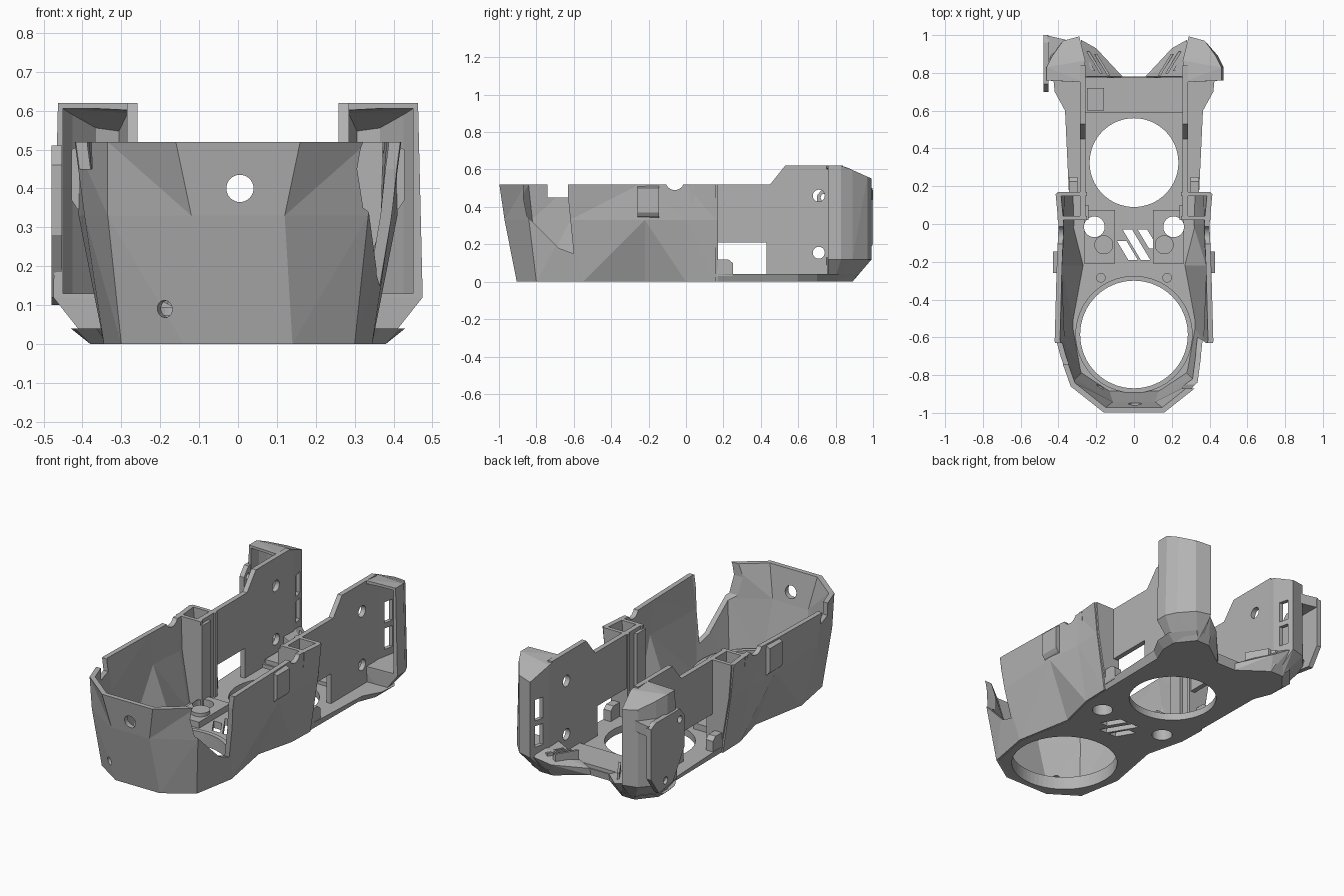
import bpy, bmesh, math
from mathutils import Vector, Matrix

if "Cube" in bpy.data.objects:
    bpy.data.objects.remove(bpy.data.objects["Cube"])

mat = bpy.data.materials.new("plain grey")
mat.use_nodes = True
GREY = (0.45, 0.45, 0.45, 1)
mat.diffuse_color = GREY
mat.node_tree.nodes["Principled BSDF"].inputs["Base Color"].default_value = GREY


def finish(name, bm, fix=True):
    if fix:
        bmesh.ops.recalc_face_normals(bm, faces=bm.faces)
    me = bpy.data.meshes.new(name)
    bm.to_mesh(me)
    bm.free()
    me.materials.append(mat)
    ob = bpy.data.objects.new(name, me)
    bpy.context.scene.collection.objects.link(ob)
    return ob


def loft(name, lower, upper):
    """Closed solid between two matching rings of 3D points."""
    bm = bmesh.new()
    a = [bm.verts.new(p) for p in lower]
    b = [bm.verts.new(p) for p in upper]
    n = len(a)
    bm.faces.new(a)
    bm.faces.new(b)
    for i in range(n):
        j = (i + 1) % n
        bm.faces.new((a[i], a[j], b[j], b[i]))
    return finish(name, bm)


def side_plate(name, yz, x0, x1):
    return loft(name, [(x0, y, z) for y, z in yz], [(x1, y, z) for y, z in yz])


def plan_prism(name, xy, z0, z1):
    return loft(name, [(x, y, z0) for x, y in xy], [(x, y, z1) for x, y in xy])


def box(name, x0, x1, y0, y1, z0, z1):
    return plan_prism(name, [(x0, y0), (x1, y0), (x1, y1), (x0, y1)], z0, z1)


def hull(name, pts):
    bm = bmesh.new()
    for p in pts:
        bm.verts.new(p)
    res = bmesh.ops.convex_hull(bm, input=bm.verts)
    bmesh.ops.delete(bm, geom=list(set(res["geom_interior"])), context="VERTS")
    bmesh.ops.dissolve_limit(bm, angle_limit=0.02, verts=bm.verts, edges=bm.edges)
    return finish(name, bm)


def cyl(name, centre, r, depth, axis=(0, 0, 1), seg=32):
    bm = bmesh.new()
    rot = Vector((0, 0, 1)).rotation_difference(Vector(axis)).to_matrix().to_4x4()
    bmesh.ops.create_cone(bm, cap_ends=True, segments=seg, radius1=r, radius2=r,
                          depth=depth, matrix=Matrix.Translation(centre) @ rot)
    return finish(name, bm)


def apply_mod(ob, mod):
    bpy.context.view_layer.objects.active = ob
    bpy.ops.object.modifier_apply(modifier=mod.name)


def cut(ob, *cutters):
    for c in cutters:
        c.hide_render = True
        mod = ob.modifiers.new("cut", "BOOLEAN")
        mod.operation, mod.solver, mod.object = "DIFFERENCE", "EXACT", c
        apply_mod(ob, mod)
        bpy.data.objects.remove(c)


def both(half):
    """Half outline from nose to back, mirrored into a whole outline."""
    return [(x, y) for x, y in reversed(half)] + [(-x, y) for x, y in half]


# Faceted front shell: three rings joined by triangles, given thickness
rings = [
    (0.0, [(.14, -.905), (.30, -.80), (.345, -.55), (.285, -.22), (.34, 0), (.345, .16)]),
    (0.33, [(.12, -.97), (.335, -.84), (.395, -.62), (.41, -.22), (.395, 0), (.395, .16)]),
    (0.52, [(.16, -.998), (.335, -.86), (.42, -.62), (.41, -.25), (.40, 0), (.415, .16)]),
]
bm = bmesh.new()
rows = [[bm.verts.new((x, y, z)) for x, y in both(h)] for z, h in rings]
n = len(rows[0])
for lo, up in zip(rows, rows[1:]):
    for i in range(n - 1):
        a, b, c, d = lo[i], up[i], up[i + 1], lo[i + 1]
        if i == n // 2 - 1:
            bm.faces.new((a, b, c, d))
        elif i in (0, 1, n // 2, n // 2 + 1, n // 2 + 2):
            bm.faces.new((a, b, c))
            bm.faces.new((a, c, d))
        else:
            bm.faces.new((a, b, d))
            bm.faces.new((b, c, d))
shell = finish("front_shell", bm, fix=False)
solid = shell.modifiers.new("thickness", "SOLIDIFY")
solid.thickness, solid.offset, solid.use_even_offset = 0.028, -1, True
apply_mod(shell, solid)
for v in shell.data.vertices:
    v.co.z = min(max(v.co.z, 0), 0.52)
cut(shell,
    cyl("nose_hole", (.005, -1, .40), .035, .4, (0, 1, 0)),
    cyl("low_hole", (-.185, -.88, .09), .022, .25, (.35, 1, 0)),
    side_plate("open_side", [(-.87, .6), (-.87, .45), (-.85, .35), (-.68, .18),
                             (-.60, .15), (-.63, .45), (-.63, .6)], .2, .6),
    box("rim_notch", -.6, -.25, -.74, -.63, .45, .6),
    cyl("rim_dip", (0, -.06, .54), .05, 1.2, (1, 0, 0)))

# Floor with chamfered rear edge and openings
low = [(.135, -.89), (.29, -.79), (.335, -.55), (.275, -.22), (.33, 0), (.335, .17),
       (.34, .60), (.38, .70), (.38, .79), (.29, .89), (.22, .89), (.06, .775)]
high = [(.135, -.89), (.29, -.79), (.335, -.55), (.28, -.22), (.335, 0), (.345, .17),
        (.365, .60), (.42, .70), (.43, .80), (.33, .92), (.23, .92), (.06, .78)]
floor = loft("floor", [(x, y, 0) for x, y in both(low)],
             [(x, y, .04) for x, y in both(high)])
FRONT, REAR = (0, -.585, 0), (0, .325, 0)
cutters = [cyl("front_opening", FRONT, .285, .4, seg=64),
           cyl("rear_opening", REAR, .235, .4, seg=64)]
for x, y0, y1 in ((-.09, -.09, -.19), (-.06, -.03, -.19), (.02, -.03, -.13)):
    dx = (y0 - y1) * .6
    cutters.append(plan_prism("vent_slot", [(x, y0), (x + .05, y0),
                                            (x + .05 + dx, y1), (x + dx, y1)], -.1, .1))
for s in (1, -1):
    cutters.append(cyl("screw_hole", (s * .21, -.015, 0), .055, .4))
cut(floor, *cutters)

# Collar around the front opening
collar = cyl("front_collar", (0, -.585, .04), .31, .07, seg=64)
cut(collar, cyl("bore", FRONT, .285, .4, seg=64))

# Rear cross step and small block on the floor
box("rear_step", -.26, .26, .59, .775, .03, .06)
box("floor_block", -.25, -.16, .60, .72, .05, .085)

for s, side in ((1, "left"), (-1, "right")):
    # Flat inner side wall with window and screw holes
    wall = side_plate(side + "_side_wall", [(.02, 0.01), (.02, .52), (.45, .52), (.53, .62),
                                            (.84, .62), (.84, .01)], s * .258, s * .286)
    cut(wall, box("window", s * .2, s * .35, .17, .43, .04, .21),
        *[cyl("hole", (s * .27, .71, z), .032, .2, (1, 0, 0)) for z in (.46, .155)],
        cyl("dip", (0, -.06, .54), .05, 1.2, (1, 0, 0)))

    # Hollow column between inner wall and shell
    for y in (.02, .148):
        hull(side + "_column_plate", [(s * x, y + d, z) for d in (0, .022)
             for x, z in ((.25, .01), (.335, .01), (.39, .33), (.405, .52), (.25, .52))])
    box(side + "_column_rib", s * .24, s * .262, .02, .10, .03, .50)

    # Lug behind the column
    side_plate(side + "_lug", [(.165, .03), (.165, .12), (.225, .12), (.25, .10), (.25, .03)],
               s * .30, s * .345)

    # Raised pad with boss inside the floor
    pad = box(side + "_pad", s * .10, s * .265, -.21, .075, .03, .075)
    cut(pad, cyl("bore", (s * .21, -.015, 0), .055, .4))
    cyl(side + "_boss", (s * .16, -.11, .07), .05, .05)
    cyl(side + "_pin", (s * .175, -.285, .045), .025, .04)

    # Clip on the outside of the shell
    hull(side + "_clip", [(s * x, y, z) for y in (-.26, -.145)
                          for x, z in ((.39, .33), (.415, .35), (.428, .37), (.428, .50), (.39, .52))])

    # Rear pillar: a channel open to the front, with tapered foot and sloped cap
    plan = [(.26, .75), (.475, .76), (.475, .83), (.445, .89), (.375, .97), (.29, .993), (.258, .865)]
    pts = [(s * x, y, .12) for x, y in plan]
    pts += [(s * (x - .012 if x > .4 else x), y, .62 - max(0, y - .84) * .45) for x, y in plan]
    pts += [(s * x, y, 0) for x, y in ((.27, .76), (.38, .76), (.38, .79), (.30, .89), (.265, .88))]
    pillar = hull(side + "_rear_pillar", pts)
    inner = [(.286, .70), (.45, .70), (.45, .83), (.425, .875), (.365, .95), (.306, .968), (.284, .865)]
    cut(pillar,
        hull("hollow", [(s * x, y, z) for x, y in inner
                        for z in (.13, .605 - max(0, y - .84) * .45)]),
        *[box("slot", s * .2, s * .33, .905, .96, z, z + .12) for z in (.17, .32)])

    # Rear gusset between floor and pillar
    hull(side + "_gusset", [(s * x, y, z) for x, y, z in (
        (.06, .775, 0), (.06, .78, .04), (.13, .78, .07), (.27, .78, .15), (.27, .78, 0),
        (.22, .89, 0), (.28, .89, 0), (.20, .93, .08), (.28, .975, .12), (.28, .9, .15))])
    for k in range(3):
        hull(side + "_louver", [(s * (x + k * .04), y + k * .012, z) for x, y in
             ((.125, .785), (.14, .785), (.21, .90), (.195, .90)) for z in (.06, .13)])

# Thin flag plate on the right rear pillar, joined by a web
flag = side_plate("flag_plate", [(.70, .46), (.70, .28), (.80, .12), (.93, .10), (1.0, .20),
                                 (1.0, .49), (.96, .51), (.74, .51)], -.48, -.452)
cut(flag, *[cyl("hole", (-.47, y, z), .02, .2, (1, 0, 0)) for y, z in ((.74, .45), (.87, .15))])
plan_prism("flag_web", [(-.46, .83), (-.46, .998), (-.36, .975), (-.44, .89)], .44, .50)
